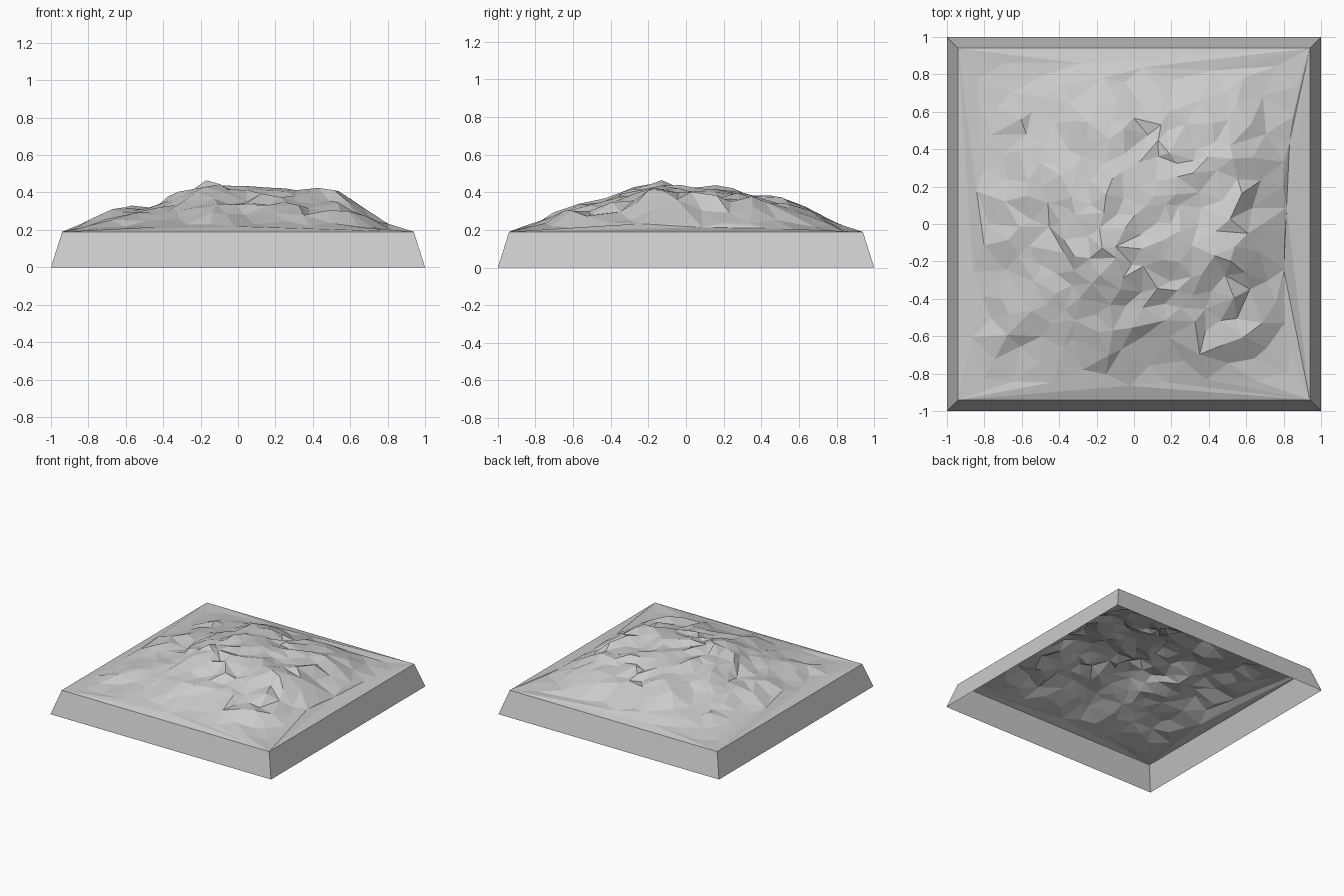
import bpy
import bmesh
import math
import random
from mathutils import Vector
from mathutils.geometry import delaunay_2d_cdt

cube = bpy.data.objects.get("Cube")
if cube:
    bpy.data.objects.remove(cube, do_unlink=True)

random.seed(7)
RIM, RIM_Z, RISE = 0.94, 0.19, 0.275

# Single stone colour
stone = bpy.data.materials.new("light_grey_stone")
stone.use_nodes = True
colour = (0.6, 0.6, 0.6, 1)
stone.diffuse_color = colour
stone.node_tree.nodes["Principled BSDF"].inputs["Base Color"].default_value = colour

# Ridge outlines of the hill: position, height
ACROSS = [(-RIM, .19), (-.68, .3), (-.6, .33), (-.48, .335), (-.17, .465), (.05, .425),
          (.13, .435), (.35, .41), (.5, .42), (.6, .375), (.82, .225), (RIM, .19)]
ALONG = [(-RIM, .19), (-.6, .325), (-.3, .42), (-.13, .465), (.05, .44), (.25, .43),
         (.45, .375), (.57, .365), (.8, .235), (RIM, .19)]


def outline(points, t):
    for (t0, h0), (t1, h1) in zip(points, points[1:]):
        if t <= t1:
            h = h0 + (h1 - h0) * (t - t0) / (t1 - t0)
            return max(0, (h - RIM_Z) / RISE)
    return 0


def height(x, y):
    return RIM_Z + RISE * outline(ACROSS, x) * outline(ALONG, y)


def make_object(name, bm):
    mesh = bpy.data.meshes.new(name)
    bm.to_mesh(mesh)
    bm.free()
    mesh.materials.append(stone)
    obj = bpy.data.objects.new(name, mesh)
    bpy.context.collection.objects.link(obj)
    return obj


# Scattered hill points, tighter towards the summit
corners = [Vector((sx * RIM, sy * RIM)) for sx, sy in ((-1, -1), (1, -1), (1, 1), (-1, 1))]
summit = Vector((-.17, -.13))
points = corners + [summit]
for _ in range(9000):
    p = Vector((random.uniform(-.87, .87), random.uniform(-.87, .87)))
    edge = max(abs(p.x), abs(p.y))
    gap = .075 + .1 * edge ** 4
    if all((p - q).length > gap for q in points):
        points.append(p)

# Faceted hill surface
flat, _, triangles, *_ = delaunay_2d_cdt(points, [], [], 0, 1e-5)
bm = bmesh.new()
verts = []
for p in flat:
    inside = max(0, 1 - max(abs(p.x), abs(p.y)) / RIM)
    rough = min(1, inside * 3.5)
    z = height(p.x, p.y)
    shift = Vector((0, 0))
    if rough > 0 and (p - summit).length > .01:
        z += random.uniform(-.032, .014) * rough
        shift = Vector((random.uniform(-1, 1), random.uniform(-1, 1))) * .018 * rough
    verts.append(bm.verts.new((p.x + shift.x, p.y + shift.y, max(RIM_Z, z))))
for tri in triangles:
    bm.faces.new([verts[i] for i in tri])
bmesh.ops.recalc_face_normals(bm, faces=bm.faces)
if sum(f.normal.z for f in bm.faces) < 0:
    bmesh.ops.reverse_faces(bm, faces=bm.faces)
make_object("rocky_hill", bm)

# Sloping base sides, open underneath
bm = bmesh.new()
lower = [bm.verts.new((c.x / RIM, c.y / RIM, 0)) for c in corners]
upper = [bm.verts.new((c.x, c.y, RIM_Z)) for c in corners]
for i in range(4):
    j = (i + 1) % 4
    bm.faces.new((lower[i], lower[j], upper[j], upper[i]))
make_object("base_sides", bm)
